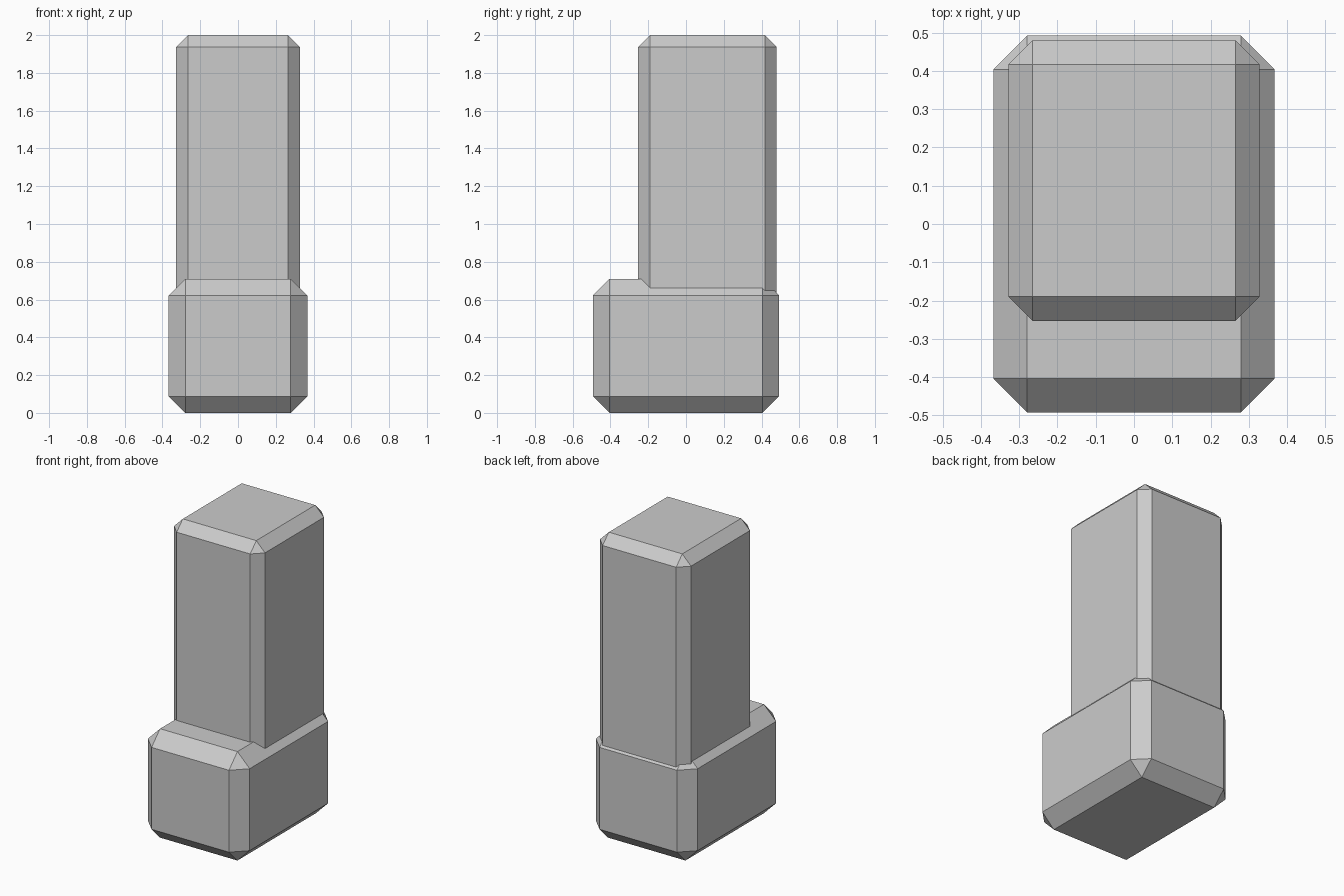
import bpy
import bmesh
from mathutils import Vector

if "Cube" in bpy.data.objects:
    bpy.data.objects.remove(bpy.data.objects["Cube"])


def chamfered_box(name, low, high, chamfer):
    """Box between two corners with every edge cut by one flat chamfer."""
    low, high = Vector(low), Vector(high)
    size, centre = high - low, (low + high) / 2
    bm = bmesh.new()
    bmesh.ops.create_cube(bm, size=1)
    for v in bm.verts:
        v.co = Vector(a * b for a, b in zip(v.co, size))
    bmesh.ops.bevel(bm, geom=bm.edges[:], offset=chamfer, offset_type='OFFSET',
                    segments=1, profile=0.5, affect='EDGES')
    bmesh.ops.recalc_face_normals(bm, faces=bm.faces[:])
    mesh = bpy.data.meshes.new(name)
    bm.to_mesh(mesh)
    bm.free()
    obj = bpy.data.objects.new(name, mesh)
    obj.location = centre
    bpy.context.collection.objects.link(obj)
    return obj


# Wide base block
chamfered_box("base", (-0.367, -0.492, 0.0), (0.367, 0.492, 0.71), 0.088)

# Tall column, set toward the back and sunk into the base
chamfered_box("column", (-0.328, -0.253, 0.45), (0.328, 0.48, 2.0), 0.063)
